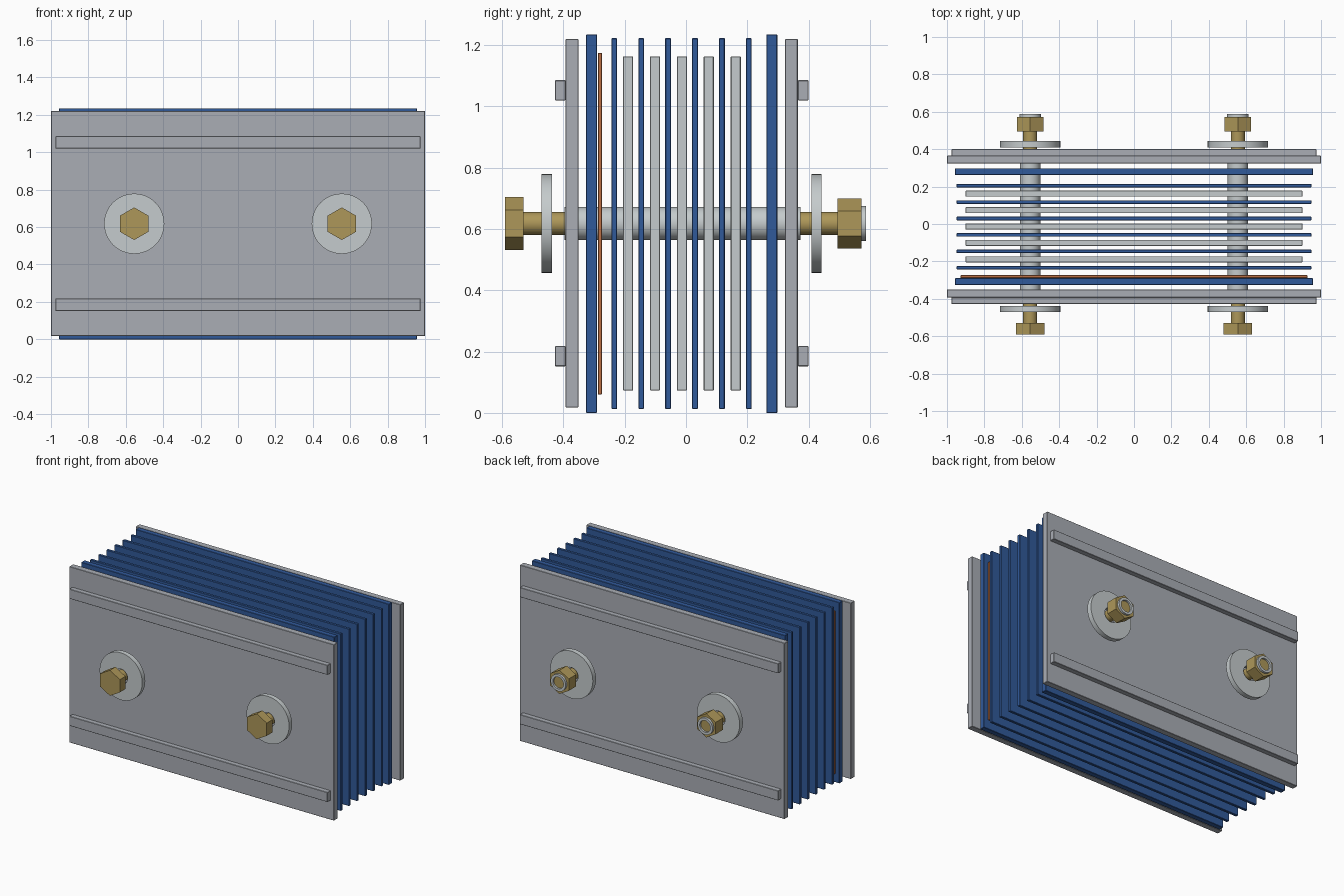
import bpy, bmesh, math

if "Cube" in bpy.data.objects:
    bpy.data.objects.remove(bpy.data.objects["Cube"])

BOLT_X, BOLT_Z = 0.555, 0.618


def material(name, rgb):
    m = bpy.data.materials.new(name)
    m.diffuse_color = (*rgb, 1)
    m.use_nodes = True
    m.node_tree.nodes["Principled BSDF"].inputs["Base Color"].default_value = m.diffuse_color
    return m


BLUE = material("blue_gasket", (0.03, 0.10, 0.32))
BRASS = material("brass", (0.42, 0.31, 0.10))
COPPER = material("copper", (0.50, 0.16, 0.06))
STEEL = material("plate_grey", (0.40, 0.42, 0.46))
LIGHT = material("light_grey", (0.56, 0.60, 0.61))


def finish(name, bm, mat, bevel):
    bmesh.ops.recalc_face_normals(bm, faces=bm.faces)
    me = bpy.data.meshes.new(name)
    bm.to_mesh(me)
    bm.free()
    me.materials.append(mat)
    ob = bpy.data.objects.new(name, me)
    bpy.context.collection.objects.link(ob)
    if bevel:
        mod = ob.modifiers.new("edge", 'BEVEL')
        mod.width = bevel
        mod.segments = 1
    return ob


def slab(name, half_x, y0, y1, z0, z1, mat, bevel=0.002):
    """Box centred on x = 0."""
    bm = bmesh.new()
    bmesh.ops.create_cube(bm, size=1)
    for v in bm.verts:
        v.co = (v.co.x * 2 * half_x,
                (y0 + y1) / 2 + v.co.y * (y1 - y0),
                (z0 + z1) / 2 + v.co.z * (z1 - z0))
    return finish(name, bm, mat, bevel)


def disc(name, cx, y0, y1, r, mat, hole=0, sides=32):
    """Round or hexagonal prism along y, with an optional bore."""
    bm = bmesh.new()

    def ring(rad, y):
        return [bm.verts.new((cx + rad * math.cos(a), y, BOLT_Z + rad * math.sin(a)))
                for a in (math.pi / 2 + math.tau * i / sides for i in range(sides))]

    loops = [ring(r, y0), ring(r, y1)]
    if hole:
        loops += [ring(hole, y1), ring(hole, y0)]
        pairs = list(zip(loops, loops[1:] + loops[:1]))
    else:
        pairs = [(loops[0], loops[1])]
        bm.faces.new(loops[0])
        bm.faces.new(loops[1])
    for a, b in pairs:
        for i in range(sides):
            j = (i + 1) % sides
            bm.faces.new((a[i], a[j], b[j], b[i]))
    ob = finish(name, bm, mat, 0)
    if sides > 6:
        bpy.ops.object.select_all(action='DESELECT')
        ob.select_set(True)
        bpy.context.view_layer.objects.active = ob
        bpy.ops.object.shade_smooth_by_angle(angle=math.radians(35))
    return ob


# End plates with stiffening ribs
for side, p, r in (("front", (-0.393, -0.351), (-0.428, -0.393)),
                   ("back", (0.323, 0.365), (0.365, 0.400))):
    slab(f"{side}_end_plate", 1.0, *p, 0.018, 1.22, STEEL)
    slab(f"{side}_upper_rib", 0.976, *r, 1.02, 1.086, STEEL)
    slab(f"{side}_lower_rib", 0.976, *r, 0.152, 0.218, STEEL)

# Thick outer gaskets and the copper electrode
slab("front_thick_gasket", 0.957, -0.326, -0.290, 0, 1.235, BLUE)
slab("back_thick_gasket", 0.957, 0.262, 0.298, 0, 1.235, BLUE)
slab("copper_electrode", 0.928, -0.288, -0.274, 0.06, 1.175, COPPER)

# Alternating thin gaskets and inner plates
PITCH = 0.0878
for i in range(6):
    y = -0.234 + i * PITCH
    slab(f"thin_gasket_{i + 1}", 0.948, y - 0.0095, y + 0.0095, 0.013, 1.223, BLUE)
for i in range(5):
    y = -0.189 + i * PITCH
    slab(f"inner_plate_{i + 1}", 0.9, y - 0.0165, y + 0.0165, 0.073, 1.164, LIGHT)

# Clamping bolts: sleeve, shaft, head, washers and lock nut
for side, x in (("left", -BOLT_X), ("right", BOLT_X)):
    disc(f"{side}_sleeve", x, -0.397, 0.373, 0.054, LIGHT, 0.042)
    disc(f"{side}_bolt_shaft", x, -0.535, 0.578, 0.0375, BRASS)
    disc(f"{side}_bolt_head", x, -0.59, -0.53, 0.087, BRASS, sides=6)
    disc(f"{side}_front_washer", x, -0.471, -0.438, 0.161, LIGHT, 0.05, 48)
    disc(f"{side}_back_washer", x, 0.409, 0.443, 0.161, LIGHT, 0.05, 48)
    disc(f"{side}_nut", x, 0.494, 0.573, 0.081, BRASS, sides=6)
    disc(f"{side}_nut_collar", x, 0.565, 0.588, 0.057, LIGHT, 0.04)
